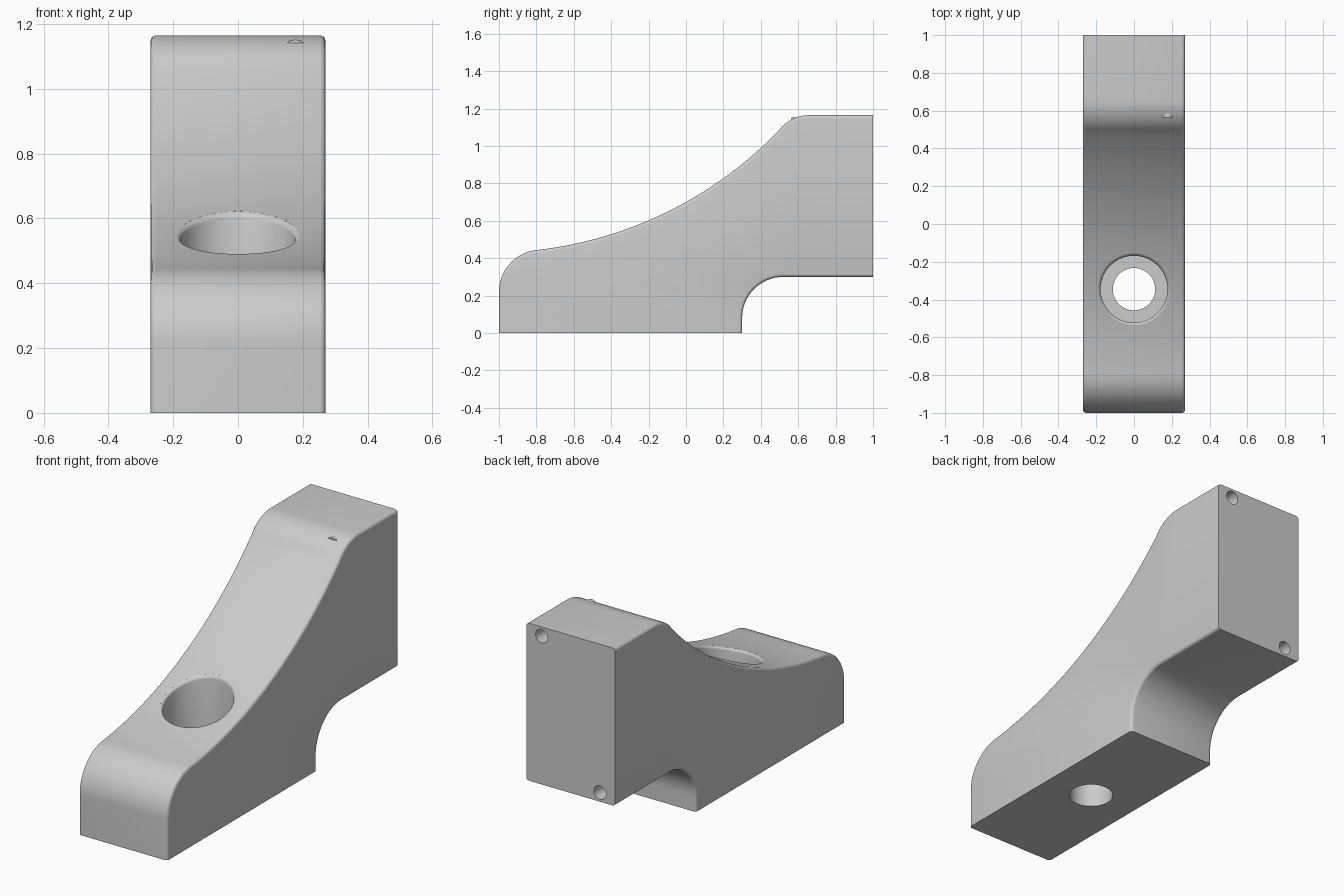
import bpy, bmesh
from math import sin, cos, pi, radians, sqrt, asin

cube = bpy.data.objects.get("Cube")
if cube:
    bpy.data.objects.remove(cube, do_unlink=True)

HALF_W, HEIGHT = 0.27, 1.165
SWEEP_C, SWEEP_R = (-1.039, 2.56), 2.13   # concave upper surface
BORE_Y, BORE_R, LIP = -0.345, 0.177, 0.015

steel = bpy.data.materials.new("plain grey")
steel.use_nodes = True
steel.diffuse_color = (0.6, 0.6, 0.6, 1)
steel.node_tree.nodes["Principled BSDF"].inputs["Base Color"].default_value = (0.6, 0.6, 0.6, 1)


def finish(bm, name):
    bmesh.ops.recalc_face_normals(bm, faces=bm.faces)
    mesh = bpy.data.meshes.new(name)
    bm.to_mesh(mesh)
    bm.free()
    mesh.materials.append(steel)
    ob = bpy.data.objects.new(name, mesh)
    bpy.context.collection.objects.link(ob)
    return ob


def arc(cy, cz, r, a0, a1, n):
    angles = [radians(a0 + (a1 - a0) * i / n) for i in range(n + 1)]
    return [(cy + r * cos(a), cz + r * sin(a)) for a in angles]


def sweep_z(y):
    return SWEEP_C[1] - sqrt(SWEEP_R ** 2 - (y - SWEEP_C[0]) ** 2)


def lathe(name, rings, n=64):
    """Closed solid from rings of (radius, height function of y) about the bore."""
    bm = bmesh.new()
    loops = []
    for r, height in rings:
        loop = []
        for i in range(n):
            a = 2 * pi * i / n
            y = BORE_Y + r * sin(a)
            loop.append(bm.verts.new((r * cos(a), y, height(y))))
        loops.append(loop)
    for low, high in zip(loops, loops[1:]):
        for i in range(n):
            j = (i + 1) % n
            bm.faces.new((low[i], low[j], high[j], high[i]))
    bm.faces.new(loops[0])
    bm.faces.new(loops[-1])
    return finish(bm, name)


def rod(name, x, z, y0, y1, r=0.037):
    bpy.ops.mesh.primitive_cylinder_add(vertices=32, radius=r, depth=y1 - y0,
                                        location=(x, (y0 + y1) / 2, z),
                                        rotation=(pi / 2, 0, 0))
    ob = bpy.context.object
    ob.name = name
    ob.data.materials.append(steel)
    return ob


def smooth(ob):
    bpy.ops.object.select_all(action="DESELECT")
    ob.select_set(True)
    bpy.context.view_layer.objects.active = ob
    bpy.ops.object.shade_smooth_by_angle(angle=radians(30))


# Clamp body: side profile swept across the width
profile = [(-1, 0), (0.3, 0)]
profile += arc(0.52, 0.08, 0.22, 180, 90, 16)
profile += [(1, 0.3), (1, HEIGHT)]
profile += arc(0.66, HEIGHT - 0.207, 0.207, 90, 136.7, 10)
profile += arc(*SWEEP_C, SWEEP_R, 316.2, 277, 32)
profile += arc(-0.775, 0.22, 0.225, 96.5, 180, 16)
bm = bmesh.new()
side = bm.faces.new([bm.verts.new((-HALF_W, y, z)) for y, z in profile])
moved = bmesh.ops.extrude_face_region(bm, geom=[side])["geom"]
bmesh.ops.translate(bm, vec=(2 * HALF_W, 0, 0),
                    verts=[v for v in moved if isinstance(v, bmesh.types.BMVert)])
bmesh.ops.recalc_face_normals(bm, faces=bm.faces)


# Round the long side edges, leaving the base and back edges sharp
def rounded(e):
    a, b = (v.co for v in e.verts)
    return (abs(a.x - b.x) < 1e-5 and not (a.z < 1e-4 and b.z < 1e-4)
            and not (a.y > 0.999 and b.y > 0.999))


bmesh.ops.bevel(bm, geom=[e for e in bm.edges if rounded(e)], offset=0.017,
                segments=4, profile=0.5, affect="EDGES", clamp_overlap=False)
body = finish(bm, "clamp_body")

# Stepped screw hole with a softened rim that follows the sloping top
lip = [(BORE_R + LIP * (1 - cos(t)), lambda y, t=t: sweep_z(y) - LIP * (1 - sin(t)))
       for t in (radians(d) for d in (0, 22, 45, 68, 86))]
cutters = [
    lathe("counterbore_cutter", [(BORE_R, lambda y: 0.2)] + lip
          + [(BORE_R + LIP, lambda y: sweep_z(y) + 0.1)]),
    lathe("screw_hole_cutter", [(0.112, lambda y: -0.1), (0.112, lambda y: 0.3)]),
    # Two dowel holes in diagonal corners of the back face
    rod("upper_dowel_cutter", 0.177, 1.115, 0.61, 1.1),
    rod("lower_dowel_cutter", -0.177, 0.35, 0.61, 1.1),
]
for cutter in cutters:
    mod = body.modifiers.new(cutter.name, "BOOLEAN")
    mod.operation = "DIFFERENCE"
    mod.solver = "EXACT"
    mod.object = cutter
    bpy.ops.object.select_all(action="DESELECT")
    bpy.context.view_layer.objects.active = body
    body.select_set(True)
    bpy.ops.object.modifier_apply(modifier=mod.name)
for cutter in cutters:
    bpy.data.objects.remove(cutter, do_unlink=True)
smooth(body)

# End of the upper dowel just breaking through the curved shoulder
smooth(rod("upper_dowel_end", 0.177, 1.115, 0.565, 0.61))
